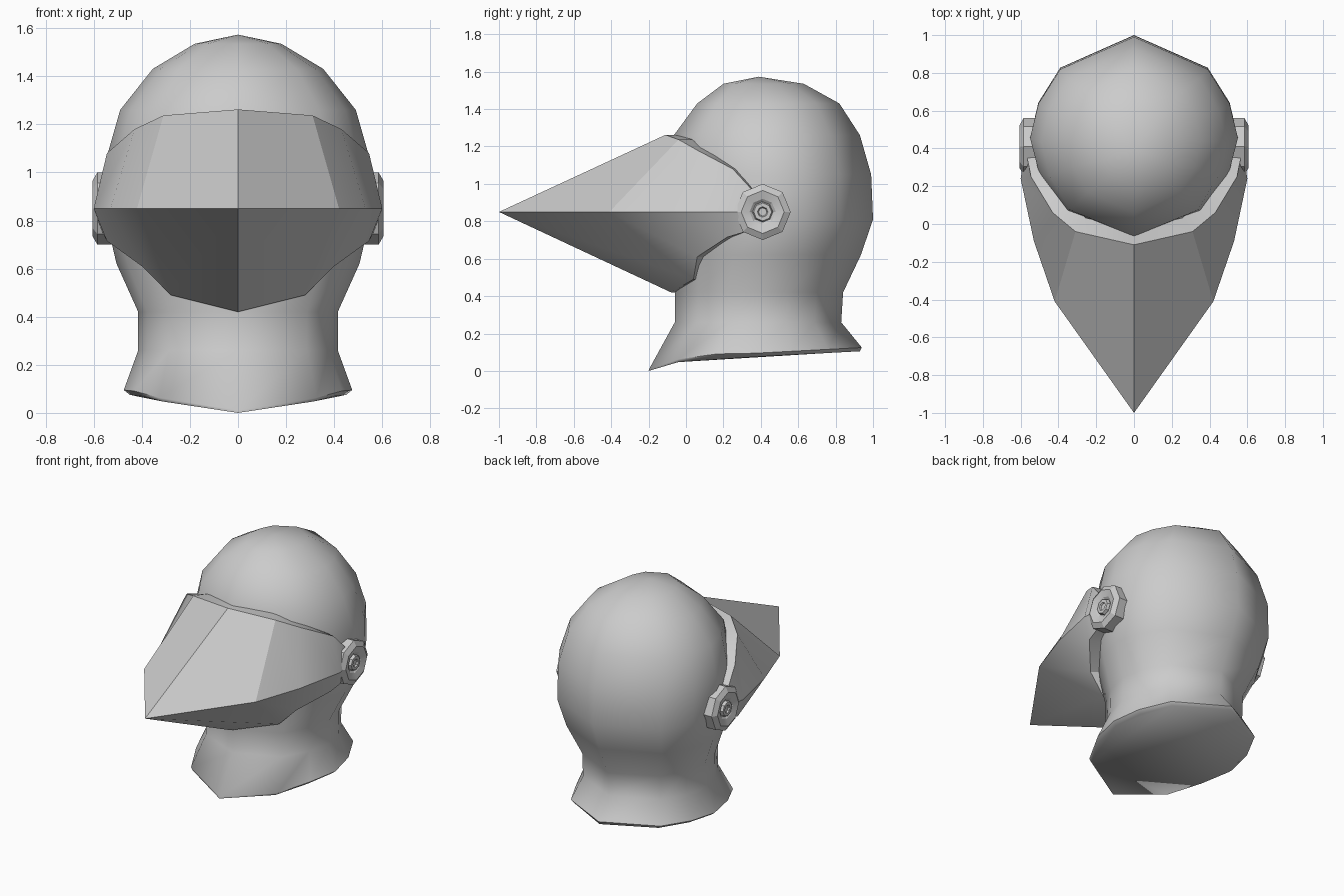
import bpy, bmesh, math

if "Cube" in bpy.data.objects:
    bpy.data.objects.remove(bpy.data.objects["Cube"])


def make(name, rows, closed, caps=(False, False), angle=30, mirror=False):
    """Skin rows of points into one surface."""
    bm = bmesh.new()
    grid = [[bm.verts.new(p) for p in row] for row in rows]
    n = len(rows[0])
    for a, b in zip(grid, grid[1:]):
        for i in range(n if closed else n - 1):
            j = (i + 1) % n
            bm.faces.new((a[i], a[j], b[j], b[i]))
    if caps[0]:
        bm.faces.new(grid[0])
    if caps[1]:
        bm.faces.new(grid[-1])
    if mirror:
        geom = bm.verts[:] + bm.edges[:] + bm.faces[:]
        bmesh.ops.mirror(bm, geom=geom, axis='X', merge_dist=0.0)
    bmesh.ops.remove_doubles(bm, verts=bm.verts[:], dist=0.0005)
    bmesh.ops.recalc_face_normals(bm, faces=bm.faces[:])
    me = bpy.data.meshes.new(name)
    bm.to_mesh(me)
    bm.free()
    ob = bpy.data.objects.new(name, me)
    bpy.context.collection.objects.link(ob)
    bpy.ops.object.select_all(action='DESELECT')
    ob.select_set(True)
    bpy.context.view_layer.objects.active = ob
    bpy.ops.object.shade_smooth_by_angle(angle=math.radians(angle))
    return ob


# Skull and neck: one half outline of the cross-section, lofted upwards
half = [(0, -1), (0.69, -0.72), (0.91, -0.36), (1, 0), (0.92, 0.34), (0.71, 0.68), (0, 1)]
outline = half + [(-x, y) for x, y in half[-2:0:-1]]
# z at the side, half width, front y, back y, drop at the front, rise at the back
levels = [
    (0.075, 0.45, -0.20, 0.93, 0.075, 0.03),
    (0.095, 0.475, -0.197, 0.94, 0.085, 0.03),
    (0.26, 0.415, -0.06, 0.83, 0, 0),
    (0.42, 0.415, -0.06, 0.84, 0, 0),
    (0.62, 0.505, -0.07, 0.935, 0, 0),
    (0.81, 0.55, -0.08, 1.00, 0, 0),
    (1.05, 0.55, -0.08, 0.99, 0, 0),
    (1.26, 0.49, -0.065, 0.93, 0, 0),
    (1.43, 0.355, 0.06, 0.82, 0, 0),
    (1.535, 0.18, 0.20, 0.63, 0, 0),
    (1.573, 0.0, 0.39, 0.39, 0, 0),
]
rings = []
for z, w, f, b, drop, rise in levels:
    c, d = (f + b) / 2, (b - f) / 2
    rings.append([(w * u, c + d * v, z + (drop * v ** 3 if v < 0 else rise * v))
                  for u, v in outline])
make("helmet_skull", rings, True, caps=(True, False), angle=60)

# Pointed visor: upper edge, side ridge and lower edge from the middle outwards
upper = [(0, -0.11, 1.262), (0.31, -0.04, 1.237), (0.43, 0.06, 1.18), (0.545, 0.25, 1.08), (0.57, 0.37, 0.95)]
ridge = [(0, -1.0, 0.85), (0.42, -0.41, 0.85), (0.53, -0.09, 0.85), (0.60, 0.24, 0.85), (0.575, 0.40, 0.85)]
lower = [(0, -0.08, 0.42), (0.28, 0.04, 0.49), (0.40, 0.06, 0.61), (0.545, 0.22, 0.715), (0.57, 0.37, 0.76)]


def rim(row):
    return [(x * 0.82, y + (0.41 - y) * 0.16, z) for x, y, z in row]


make("visor", [rim(upper), upper, ridge, lower, rim(lower)], False, angle=25, mirror=True)

# Eight-sided visor pivots with a recess and a centre stud
profile = [(0.50, 0.15), (0.585, 0.15), (0.605, 0.115), (0.592, 0.07),
           (0.58, 0.055), (0.60, 0.048), (0.60, 0.028), (0.59, 0.022)]
for side, label in ((1, "right"), (-1, "left")):
    rows = [[(side * x, 0.41 + r * math.cos(k * math.pi / 4), 0.85 + r * math.sin(k * math.pi / 4))
             for k in range(8)] for x, r in profile]
    make("visor_pivot_" + label, rows, True, caps=(True, True), angle=20)
